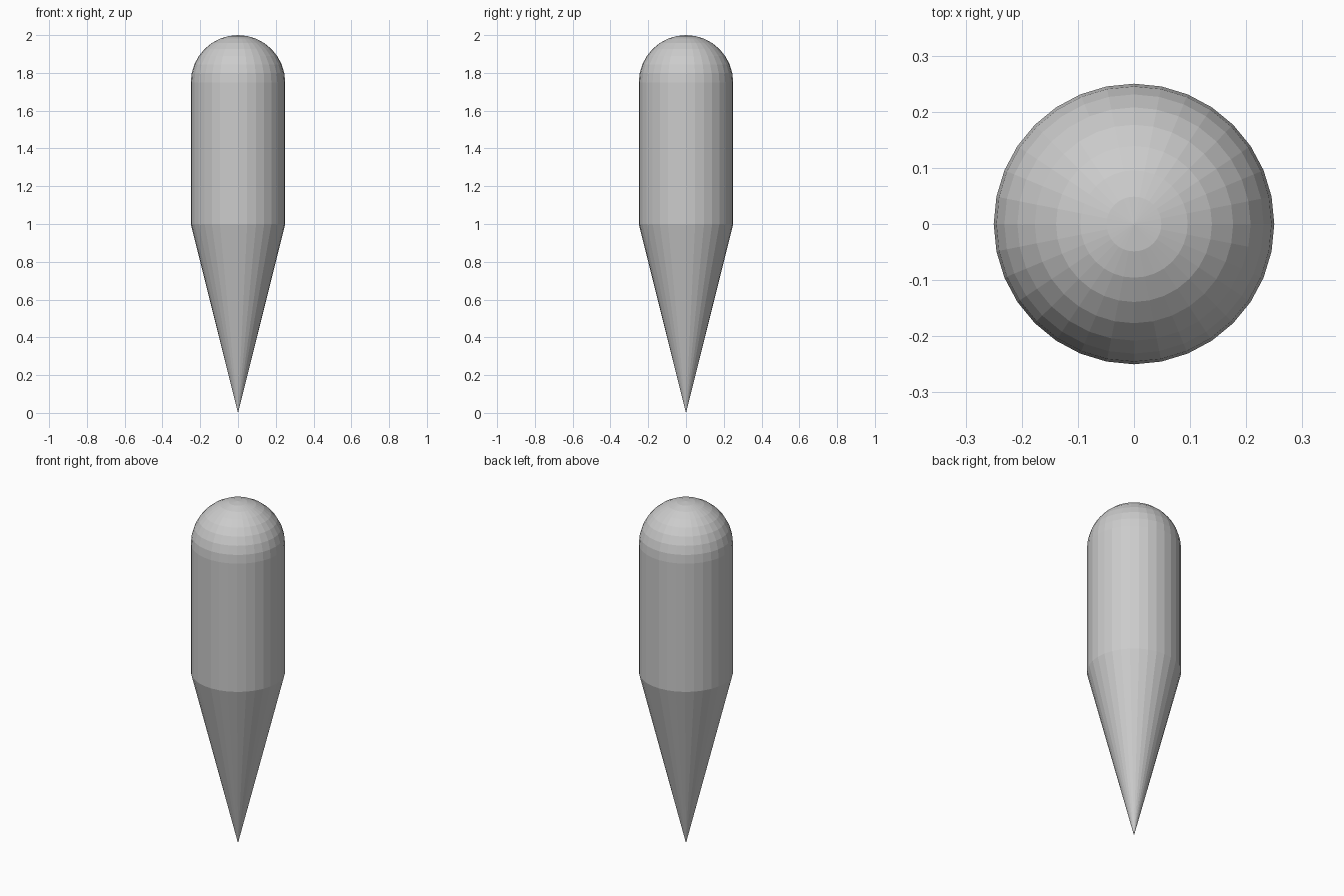
import bpy, bmesh
from math import sin, cos, pi, tau

if "Cube" in bpy.data.objects:
    bpy.data.objects.remove(bpy.data.objects["Cube"])

SIDES, RADIUS = 32, 0.25


def lathe(name, profile):
    """Revolve (radius, z) points around z; zero-radius points become poles."""
    bm = bmesh.new()
    rings = []
    for r, z in profile:
        n = SIDES if r > 1e-6 else 1
        rings.append([bm.verts.new((r * cos(tau * i / SIDES), r * sin(tau * i / SIDES), z))
                      for i in range(n)])
    for low, high in zip(rings, rings[1:]):
        for i in range(SIDES):
            j = (i + 1) % SIDES
            quad = [low[i % len(low)], low[j % len(low)],
                    high[j % len(high)], high[i % len(high)]]
            bm.faces.new(list(dict.fromkeys(quad)))
    mesh = bpy.data.meshes.new(name)
    bm.to_mesh(mesh)
    bm.free()
    obj = bpy.data.objects.new(name, mesh)
    bpy.context.collection.objects.link(obj)
    return obj


# Pointed tip, straight shaft and rounded cap, flat shaded
lathe("pointed_tip", [(0, 0), (RADIUS, 1)])
lathe("shaft", [(RADIUS, 1), (RADIUS, 1.75)])
arc = [k * pi / 16 for k in range(9)]
lathe("rounded_cap", [(RADIUS * cos(a), 1.75 + RADIUS * sin(a)) for a in arc])
